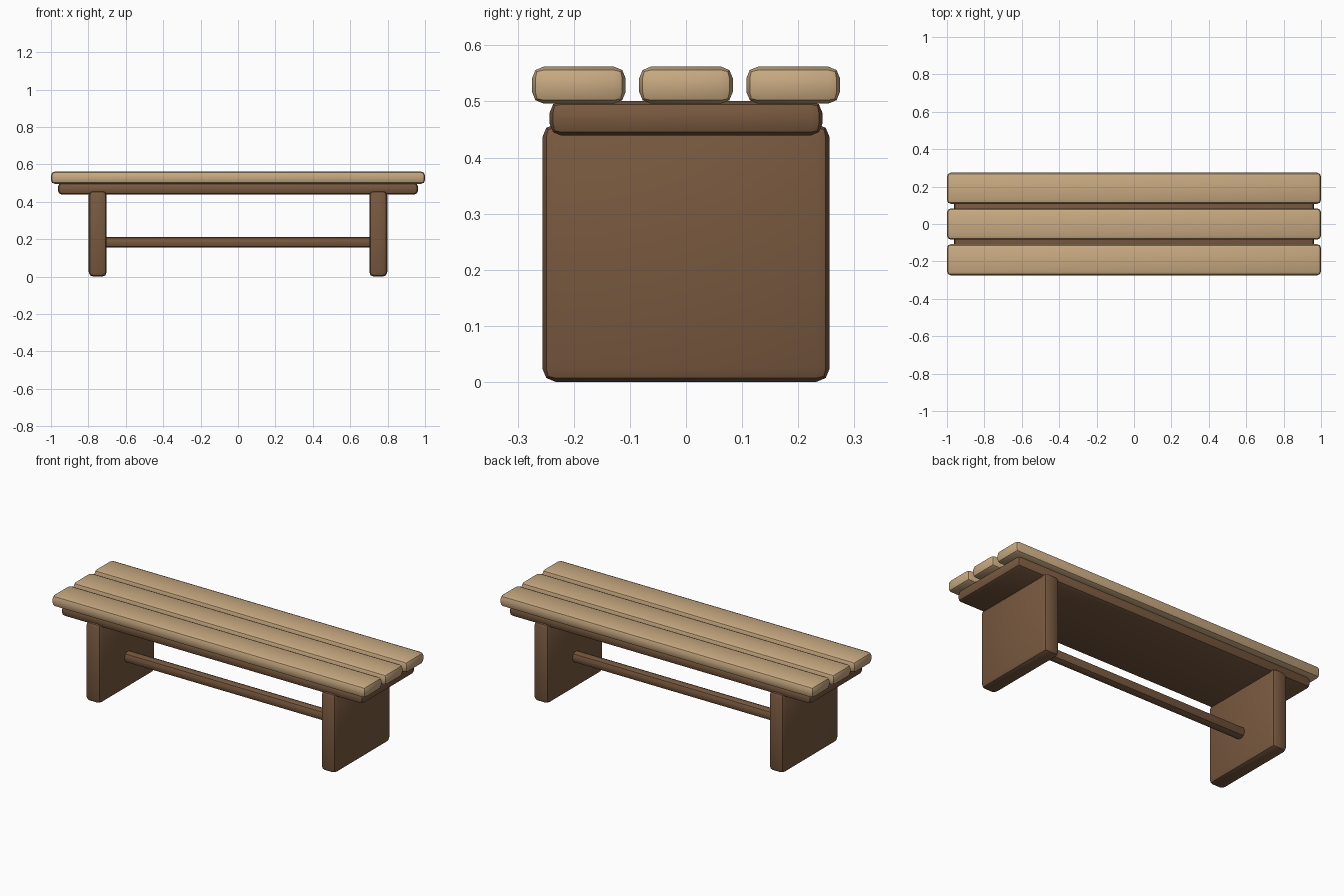
import bpy, bmesh, math
from mathutils import Vector

if "Cube" in bpy.data.objects:
    bpy.data.objects.remove(bpy.data.objects["Cube"])


def material(name, color):
    m = bpy.data.materials.new(name)
    m.diffuse_color = (*color, 1)
    m.use_nodes = True
    m.node_tree.nodes["Principled BSDF"].inputs["Base Color"].default_value = m.diffuse_color
    return m


light_wood = material("light_wood", (0.58, 0.40, 0.22))
dark_wood = material("dark_wood", (0.19, 0.10, 0.05))


def rounded_box(name, center, size, mat, radius=0.021):
    """Box with two-segment rounded edges, base shaded smooth by angle."""
    bm = bmesh.new()
    bmesh.ops.create_cube(bm, size=1)
    bmesh.ops.scale(bm, vec=Vector(size), verts=bm.verts)
    bmesh.ops.bevel(bm, geom=bm.edges[:], offset=radius, segments=2,
                    profile=0.5, affect='EDGES', clamp_overlap=True)
    for f in bm.faces:
        f.smooth = True
    me = bpy.data.meshes.new(name)
    bm.to_mesh(me)
    bm.free()
    me.set_sharp_from_angle(angle=math.radians(30))
    me.materials.append(mat)
    ob = bpy.data.objects.new(name, me)
    ob.location = center
    bpy.context.collection.objects.link(ob)
    return ob


# Seat slats
for name, y in (("front", -0.191), ("middle", 0), ("back", 0.191)):
    rounded_box(f"{name}_seat_slat", (0, y, 0.529), (2.0, 0.167, 0.066), light_wood)

# Board under the slats
rounded_box("under_seat_board", (0, 0, 0.47), (1.925, 0.486, 0.062), dark_wood)

# Slab legs
for name, s in (("left", -1), ("right", 1)):
    rounded_box(f"{name}_leg", (s * 0.75, 0, 0.23), (0.096, 0.512, 0.46), dark_wood, 0.024)

# Stretcher between the legs
rounded_box("stretcher", (0, 0, 0.184), (1.46, 0.058, 0.058), dark_wood)
